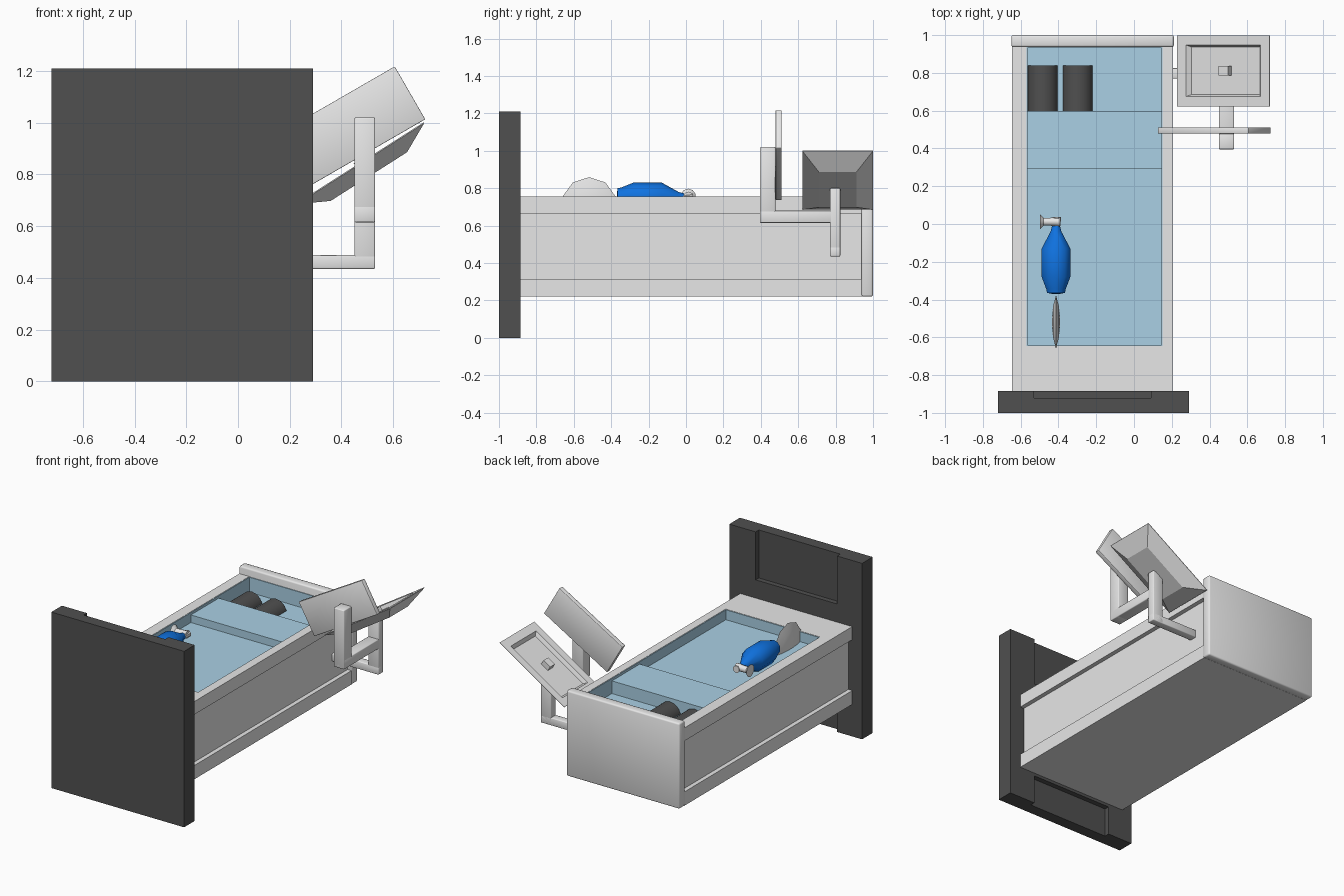
import bpy, bmesh, math
from mathutils import Vector, Matrix

if "Cube" in bpy.data.objects:
    bpy.data.objects.remove(bpy.data.objects["Cube"], do_unlink=True)


def material(name, rgb):
    m = bpy.data.materials.new(name)
    m.use_nodes = True
    m.diffuse_color = (*rgb, 1)
    bsdf = next(n for n in m.node_tree.nodes if n.type == 'BSDF_PRINCIPLED')
    bsdf.inputs["Base Color"].default_value = (*rgb, 1)
    return m


WHITE = material("off_white", (0.8, 0.8, 0.8))
DARK = material("dark_grey", (0.08, 0.08, 0.08))
PALE = material("pale_blue", (0.4, 0.63, 0.78))
BLUE = material("strong_blue", (0.005, 0.17, 0.75))


def finish(name, bm, mat, bevel=0):
    bmesh.ops.recalc_face_normals(bm, faces=bm.faces)
    me = bpy.data.meshes.new(name)
    bm.to_mesh(me)
    bm.free()
    me.materials.append(mat)
    ob = bpy.data.objects.new(name, me)
    bpy.context.collection.objects.link(ob)
    if bevel:
        mod = ob.modifiers.new("soft_edges", 'BEVEL')
        mod.width, mod.segments = bevel, 2
        me.shade_smooth()
    return ob


def box(name, x, y, z, mat=WHITE, bevel=0):
    """Box between (low, high) limits on each axis."""
    bm = bmesh.new()
    bmesh.ops.create_cube(bm, size=1)
    for v in bm.verts:
        v.co = [(a + b) / 2 + c * (b - a) for (a, b), c in zip((x, y, z), v.co)]
    return finish(name, bm, mat, bevel)


def loft(name, rings, mat, bevel=0):
    """Skin a list of point rings, capping both ends."""
    bm = bmesh.new()
    loops = [[bm.verts.new(p) for p in ring] for ring in rings]
    n = len(loops[0])
    for a, b in zip(loops, loops[1:]):
        for i in range(n):
            j = (i + 1) % n
            bm.faces.new((a[i], a[j], b[j], b[i]))
    bm.faces.new(loops[0])
    bm.faces.new(loops[-1])
    return finish(name, bm, mat, bevel)


def lathe(name, profile, axis, loc, mat, sides=10):
    """Revolve (distance, radius) pairs around the x or y axis."""
    rings = []
    for t, r in profile:
        ring = []
        for i in range(sides):
            a = math.tau * (i + 0.5) / sides
            u, w = r * math.cos(a), r * math.sin(a)
            ring.append(Vector(loc) + Vector((t, u, w) if axis == 'x' else (u, t, w)))
        rings.append(ring)
    return loft(name, rings, mat)


# End board: slab with a notch at top and bottom of its inner face
box("end_board", (-0.72, 0.29), (-1, -0.92), (0, 1.21), DARK)
inner = (-0.92, -0.885)
box("end_board_right_post", (-0.72, -0.53), inner, (0, 1.21), DARK)
box("end_board_left_post", (0.09, 0.29), inner, (0, 1.21), DARK)
box("end_board_cross_panel", (-0.53, 0.09), inner, (0.2, 0.88), DARK)

# Bed base with recessed side panels and a taller back panel
X0, X1, TOP = -0.645, 0.207, 0.755
IN0, IN1 = -0.57, 0.15
FRONT, BACK = -0.645, 0.937
long_y = (-0.885, 0.945)
box("bed_core", (X0 + 0.03, X1 - 0.03), long_y, (0.22, 0.6))
box("bed_back_panel", (X0 - 0.004, X1 + 0.004), (BACK, 1), (0.22, 0.807), bevel=0.01)
box("bed_front_deck", (IN0, IN1), (-0.885, FRONT), (0.59, TOP))
for side, out, wall in (("right", X0, IN0), ("left", X1, IN1)):
    d = 0.03 if out < 0 else -0.03
    span = tuple(sorted((out, wall)))
    box(side + "_top_rail", span, long_y, (0.665, TOP))
    box(side + "_bottom_rail", span, long_y, (0.22, 0.315))
    box(side + "_inner_wall", tuple(sorted((out + d, wall))), long_y, (0.59, 0.67))

# Pale blue tub: three floor levels and thin wall linings
across = (IN0, IN1)
box("main_floor", across, (FRONT, 0.295), (0.59, 0.685), PALE)
box("raised_shelf", across, (0.295, 0.598), (0.59, 0.737), PALE)
box("back_floor", across, (0.598, BACK), (0.59, 0.65), PALE)
lining, t = (0.6, TOP - 0.002), 0.005
box("right_lining", (IN0, IN0 + t), (FRONT, BACK), lining, PALE)
box("left_lining", (IN1 - t, IN1), (FRONT, BACK), lining, PALE)
box("front_lining", across, (FRONT, FRONT + t), lining, PALE)
box("back_lining", across, (BACK - t, BACK), lining, PALE)

# Two dark bolsters on the back floor
rounded = []
for i, x in enumerate((-0.483, -0.298)):
    rounded.append(lathe(f"bolster_{i + 1}", [(0.598, 0.082), (0.84, 0.082)], 'y',
                         (x, 0, 0.63), DARK, 14))

# Squeeze bag with valve and thin reservoir
px, pz = -0.413, 0.75
rounded += [
    lathe("squeeze_bag", [(-0.37, 0.02), (-0.365, 0.05), (-0.345, 0.054), (-0.28, 0.08),
                          (-0.13, 0.08), (-0.04, 0.03), (-0.01, 0.022)], 'y', (px, 0, pz), BLUE),
    lathe("valve_neck", [(-0.02, 0.018), (0.038, 0.025)], 'y', (px + 0.005, 0, pz), WHITE, 8),
    lathe("valve_horn", [(0.02, 0.026), (-0.03, 0.022), (-0.065, 0.022), (-0.085, 0.042)],
          'x', (px, 0.012, pz + 0.005), WHITE),
    lathe("thin_reservoir", [(-0.021, 0.02), (-0.016, 0.085), (0, 0.148), (0.016, 0.085),
                             (0.021, 0.02)], 'x', (px, -0.518, 0.711), WHITE)]

# Jointed arm beside the bed
post_x, soft = (0.45, 0.53), 0.005
box("arm_bracket", (0.17, 0.53), (0.77, 0.825), (0.435, 0.488), bevel=soft)
box("tray_post", post_x, (0.77, 0.825), (0.435, 0.8), bevel=soft)
box("arm_link", post_x, (0.395, 0.825), (0.615, 0.68), bevel=soft)
box("screen_post", post_x, (0.395, 0.478), (0.615, 1.02), bevel=soft)

# Tilted screen panel
screen = box("screen_panel", (-0.277, 0.277), (-0.016, 0.016), (-0.118, 0.118), bevel=0.003)
screen.location = (0.425, 0.495, 0.977)
screen.rotation_euler.y = math.radians(-30)

# Tilted tray: tapered underside, rim and a recessed top
tilt = Matrix.Translation((0.472, 0.811, 0.845)) @ Matrix.Rotation(math.radians(-32.5), 4, 'Y')
corners = ((-1, -1), (1, -1), (1, 1), (-1, 1))
sections = ((0.175, 0.1, -0.063), (0.291, 0.188, -0.004), (0.291, 0.188, 0),
            (0.233, 0.136, 0), (0.215, 0.126, -0.025))
tray = loft("tray", [[(sx * a, sy * b, h) for sx, sy in corners] for a, b, h in sections], WHITE)
tray.matrix_world = tilt
knob = box("tray_knob", (-0.022, 0.038), (-0.025, 0.025), (-0.03, 0.012))
knob.matrix_world = tilt

# Soften the revolved parts
bpy.ops.object.select_all(action='DESELECT')
for ob in rounded:
    ob.select_set(True)
    bpy.context.view_layer.objects.active = ob
bpy.ops.object.shade_smooth_by_angle(angle=math.radians(40))
